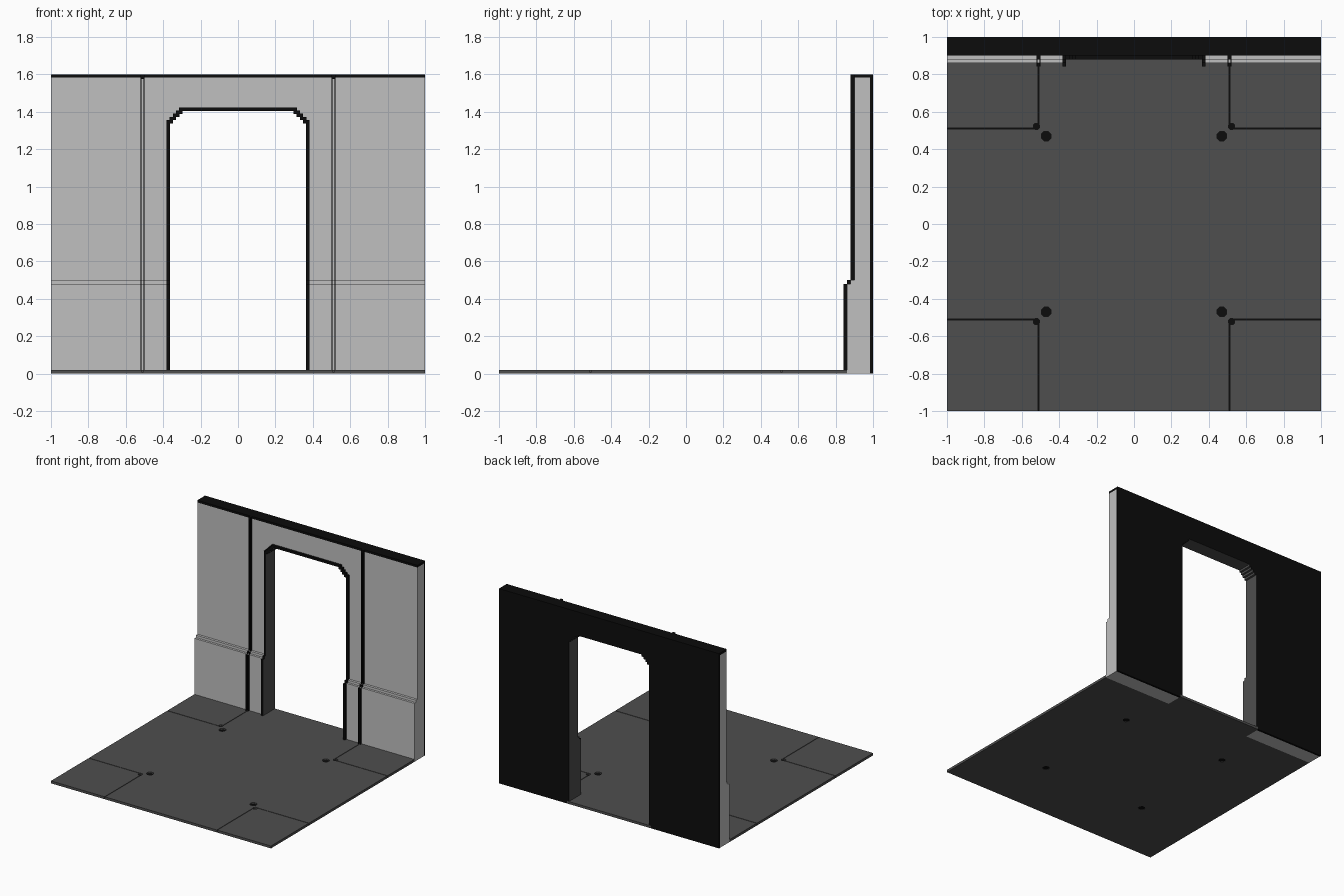
import bpy, bmesh, math

cube = bpy.data.objects.get("Cube")
if cube:
    bpy.data.objects.remove(cube, do_unlink=True)


def material(name, v):
    m = bpy.data.materials.new(name)
    m.use_nodes = True
    m.diffuse_color = (v, v, v, 1)
    m.node_tree.nodes["Principled BSDF"].inputs["Base Color"].default_value = (v, v, v, 1)
    return m


LIGHT = material("light_grey", 0.53)
DARK = material("dark_grey", 0.077)
BLACK = material("near_black", 0.0035)


def add_prism(bm, pts, a, b, axis):
    """Extrude a 2D outline from a to b along the given axis."""
    place = {"x": lambda p, t: (t, p[0], p[1]),
             "y": lambda p, t: (p[0], t, p[1]),
             "z": lambda p, t: (p[0], p[1], t)}[axis]
    lo = [bm.verts.new(place(p, a)) for p in pts]
    hi = [bm.verts.new(place(p, b)) for p in pts]
    bm.faces.new(lo)
    bm.faces.new(hi[::-1])
    for i in range(len(pts)):
        j = (i + 1) % len(pts)
        bm.faces.new((lo[i], hi[i], hi[j], lo[j]))


def finish(name, bm, *mats):
    bmesh.ops.recalc_face_normals(bm, faces=bm.faces)
    me = bpy.data.meshes.new(name)
    bm.to_mesh(me)
    bm.free()
    for m in mats:
        me.materials.append(m)
    ob = bpy.data.objects.new(name, me)
    bpy.context.collection.objects.link(ob)
    return ob


def prism(name, pts, a, b, axis, mat):
    bm = bmesh.new()
    add_prism(bm, pts, a, b, axis)
    return finish(name, bm, mat)


def rect(x0, x1, y0, y1):
    return [(x0, y0), (x1, y0), (x1, y1), (x0, y1)]


def octagon(cx, cy, r):
    return [(cx + r * math.cos(math.radians(22.5 + 45 * i)),
             cy + r * math.sin(math.radians(22.5 + 45 * i))) for i in range(8)]


# Doorway outline with stepped upper corners, from left foot over to right foot
def arch(off, foot):
    x, z, steps, s = 0.364 + off, 1.338 + off, 4, 0.0168
    half = [(x, foot), (x, z)]
    for i in range(steps):
        half += [(x - s * (i + 1), z + s * i), (x - s * (i + 1), z + s * (i + 1))]
    return [(-px, pz) for px, pz in half] + half[::-1]


T = 0.018                    # trim width
FLOOR = 0.02
FRONT, MID, UPPER, WALL, BACK = 0.843, 0.862, 0.88, 0.90, 0.984
LEDGE0, LEDGE1, TOP = 0.48, 0.50, 1.60
CORNERS = [(sx, sy) for sx in (-1, 1) for sy in (-1, 1)]

# Wall slab and black backing plate, both around the doorway
for name, y0, y1, top, mat in (("wall", WALL, BACK, TOP - T, LIGHT),
                               ("wall_backing", BACK, 1.0, TOP, BLACK)):
    outline = [(-1, 0)] + arch(T, 0) + [(1, 0), (1, top), (-1, top)]
    prism(name, outline, y0, y1, "y", mat)
prism("wall_top_cap", rect(WALL, BACK, TOP - T, TOP), -1, 1, "x", BLACK)

# Thicker lower wall with a stepped ledge, and the seam rails
wainscot = [(MID, 0), (MID, LEDGE0), (UPPER, LEDGE0), (UPPER, LEDGE1), (WALL, LEDGE1), (WALL, 0)]
rail = [(FRONT, FLOOR), (FRONT, LEDGE0), (MID, LEDGE0), (MID, LEDGE1), (UPPER, LEDGE1),
        (UPPER, TOP), (WALL, TOP), (WALL, FLOOR)]
for side, s in (("left", 1), ("right", -1)):
    prism(side + "_lower_wall", wainscot, s * (0.364 + T), s, "x", LIGHT)
    bm = bmesh.new()
    for x in (0.501, 0.517):
        add_prism(bm, rail, s * x, s * (x + 0.004), "x")
    finish(side + "_seam_rails", bm, BLACK)
    prism(side + "_rail_cap", rect(UPPER, WALL, TOP - 0.025, TOP), s * 0.505, s * 0.517, "x", BLACK)

# Door frame: black trim with dark inner faces
bm = bmesh.new()
add_prism(bm, arch(0, FLOOR) + arch(T, FLOOR)[::-1], UPPER, 1.0, "y")
leg = [(FRONT, FLOOR), (FRONT, LEDGE0), (MID, LEDGE0), (MID, LEDGE1), (UPPER, LEDGE1), (UPPER, FLOOR)]
for s in (-1, 1):
    add_prism(bm, leg, s * 0.364, s * (0.364 + T), "x")
bmesh.ops.recalc_face_normals(bm, faces=bm.faces)
for f in bm.faces:
    c = f.calc_center_median()
    inward = f.normal.x * c.x < -0.01
    soffit = f.normal.z < -0.5 and c.z > 1
    f.material_index = 1 if inward or soffit else 0
finish("door_frame", bm, BLACK, DARK)

# Floor with a threshold through the doorway
sill = 0.364 + T
floor = prism("floor", [(-1, -1), (1, -1), (1, MID), (sill, MID), (sill, 1), (-sill, 1),
                        (-sill, MID), (-1, MID)], 0, FLOOR, "z", DARK)

# Narrow grooves around the corner tiles, plus round sockets, cut from the floor
G, LOW = 0.0025, 0.005


def groove_parts(bm, z0, z1, grow):
    g = G + grow
    for sx, sy in CORNERS:
        end = MID - 0.001 if sy > 0 else 1.01 if grow == 0 else 1.0
        side = 1.01 if grow == 0 else 1.0
        add_prism(bm, rect(sx * 0.51 - g, sx * 0.51 + g, sy * 0.511, sy * end), z0, z1, "z")
        add_prism(bm, rect(sx * 0.511, sx * side, sy * 0.51 - g, sy * 0.51 + g), z0, z1, "z")
        add_prism(bm, octagon(sx * 0.522, sy * 0.522, 0.018 + grow), z0, z1, "z")


bm = bmesh.new()
groove_parts(bm, LOW, 0.05, 0)
for sx, sy in CORNERS:
    add_prism(bm, octagon(sx * 0.47, sy * 0.47, 0.028), -0.02, 0.05, "z")
cutter = finish("floor_cutter", bm, DARK)
cutter.hide_render = True
mod = floor.modifiers.new("grooves", "BOOLEAN")
mod.operation = "DIFFERENCE"
mod.solver = "EXACT"
mod.use_self = True
mod.object = cutter
bpy.context.view_layer.objects.active = floor
bpy.ops.object.modifier_apply(modifier=mod.name)
bpy.data.objects.remove(cutter, do_unlink=True)

# Black groove bottoms and socket discs
bm = bmesh.new()
groove_parts(bm, LOW - 0.002, LOW + 0.001, -0.0001)
finish("groove_bottoms", bm, BLACK)
bm = bmesh.new()
for sx, sy in CORNERS:
    add_prism(bm, octagon(sx * 0.47, sy * 0.47, 0.028), 0.002, 0.008, "z")
finish("socket_discs", bm, BLACK)
